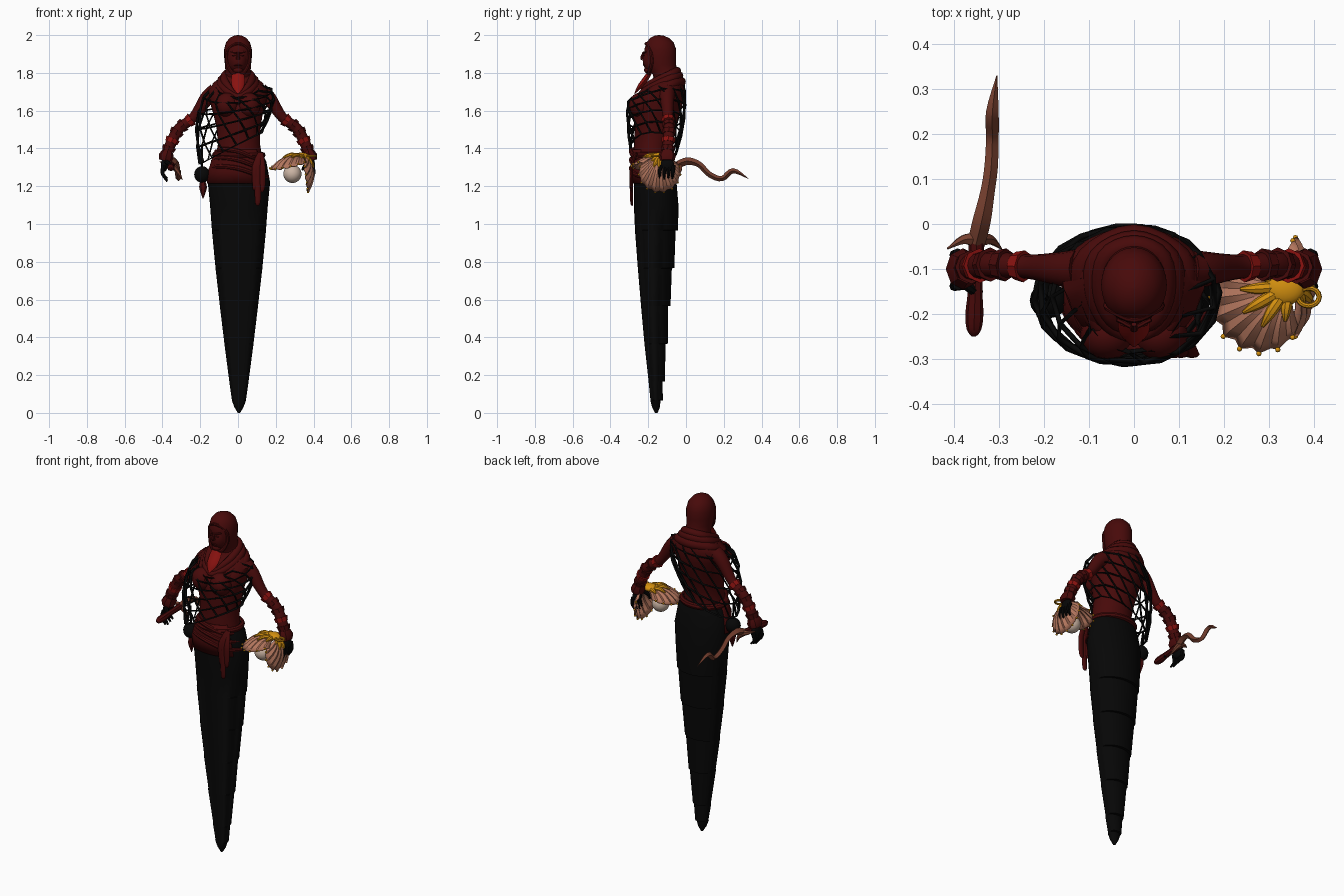
import bpy, bmesh, math
from mathutils import Vector, Matrix

old = bpy.data.objects.get("Cube")
if old:
    bpy.data.objects.remove(old)


def material(name, r, g, b):
    m = bpy.data.materials.new(name)
    m.use_nodes = True
    m.diffuse_color = (r, g, b, 1)
    m.node_tree.nodes["Principled BSDF"].inputs["Base Color"].default_value = (r, g, b, 1)
    return m


RED = material("dark red cloth", .064, .003, .003)
BRIGHT = material("bright red", .25, .006, .005)
BLACK = material("black", .002, .002, .002)
GOLD = material("gold", .66, .28, .005)
SHELL = material("shell pink", .45, .18, .11)
BROWN = material("brown blade", .18, .05, .028)
PEARL = material("pearl", .6, .46, .37)


def finish(name, bm, mat, angle=40):
    bmesh.ops.recalc_face_normals(bm, faces=bm.faces)
    me = bpy.data.meshes.new(name)
    bm.to_mesh(me)
    bm.free()
    me.materials.append(mat)
    me.shade_smooth()
    me.set_sharp_from_angle(angle=math.radians(angle))
    ob = bpy.data.objects.new(name, me)
    bpy.context.collection.objects.link(ob)
    return ob


def skin(name, rings, mat, closed=True, loop=False, caps=True, angle=40):
    """Bridge rings of points into one surface."""
    bm = bmesh.new()
    vs = [[bm.verts.new(p) for p in ring] for ring in rings]
    n = len(vs[0])
    for i in range(len(vs) if loop else len(vs) - 1):
        a, b = vs[i], vs[(i + 1) % len(vs)]
        for j in range(n if closed else n - 1):
            k = (j + 1) % n
            bm.faces.new((a[j], a[k], b[k], b[j]))
    if caps and closed and not loop:
        bm.faces.new(vs[0])
        bm.faces.new(vs[-1])
    return finish(name, bm, mat, angle)


def oval(z, cx, rx, front, back, n=28, start=0, end=360):
    """Horizontal oval from its half width and its front and back y."""
    full = end - start == 360
    out = []
    for j in range(n):
        a = math.radians(start + (end - start) * j / (n if full else n - 1))
        out.append((cx + rx * math.cos(a),
                    (front + back) / 2 + (back - front) / 2 * math.sin(a), z))
    return out


def smooth(pts, steps=4, loop=False):
    p = [Vector(q) for q in pts]
    n, out = len(p), []
    for i in range(n if loop else n - 1):
        if loop:
            a, b, c, d = (p[(i + k) % n] for k in (-1, 0, 1, 2))
        else:
            a, b, c, d = p[max(i - 1, 0)], p[i], p[i + 1], p[min(i + 2, n - 1)]
        for s in range(steps):
            t = s / steps
            out.append(b + (c - a) * (t / 2) + (a * 2 - b * 5 + c * 4 - d) * (t * t / 2)
                       + (b * 3 - a - c * 3 + d) * (t ** 3 / 2))
    return out if loop else out + [p[-1]]


def tube(name, pts, mat, sides=10, flat=1, ref=(0, 1, 0), steps=4, loop=False):
    """Tube through (x, y, z, radius) points."""
    p = smooth(pts, steps, loop)
    n, rings = len(p), []
    for i, q in enumerate(p):
        after = p[(i + 1) % n] if loop else p[min(i + 1, n - 1)]
        before = p[i - 1] if loop else p[max(i - 1, 0)]
        t = (after - before).to_3d().normalized()
        u = t.cross(Vector(ref)).normalized()
        v = t.cross(u)
        turn = [2 * math.pi * j / sides for j in range(sides)]
        rings.append([q.to_3d() + (u * math.cos(a) + v * math.sin(a) * flat) * max(q.w, .001)
                      for a in turn])
    return skin(name, rings, mat, loop=loop)


def ball(name, loc, size, mat, seg=16):
    bm = bmesh.new()
    bmesh.ops.create_uvsphere(bm, u_segments=seg, v_segments=seg // 2 + 2, radius=1)
    bm.transform(Matrix.Translation(loc) @ Matrix.Diagonal((*size, 1)))
    return finish(name, bm, mat, 60)


# Long tapering tail, with overlapping steps down its back
outline = [(.0, .006, -.165, -.15), (.03, .024, -.18, -.138), (.1, .04, -.19, -.125),
           (.2, .054, -.2, -.115), (.4, .08, -.222, -.098), (.6, .104, -.24, -.085),
           (.8, .127, -.257, -.065), (1, .146, -.272, -.045), (1.1, .153, -.276, -.04),
           (1.22, .165, -.275, -.05), (1.33, .145, -.27, -.065), (1.38, .12, -.265, -.085)]
tail = []
for z, w, f, b in outline:
    if .05 < z < 1.05:
        tail.append(oval(z - .035, .005, w - .003, f + .002, b - .01))
        tail.append(oval(z - .033, .005, w - .003, f + .002, b + .003))
    else:
        tail.append(oval(z, .005, w, f, b))
skin("tail", tail, BLACK)

# Torso, bust and raised shoulders
skin("torso", [oval(*r) for r in [
    (1.3, .005, .13, -.275, -.075), (1.36, .005, .122, -.278, -.085),
    (1.42, .005, .112, -.275, -.085), (1.5, .003, .115, -.272, -.06),
    (1.58, 0, .13, -.28, -.035), (1.65, 0, .15, -.275, -.012),
    (1.71, 0, .16, -.232, -.008), (1.745, 0, .125, -.195, -.012),
    (1.78, 0, .08, -.17, -.03), (1.83, 0, .05, -.16, -.06)]], RED)
for s, side in ((1, "left"), (-1, "right")):
    ball(side + "_bust", (s * .058, -.245, 1.63), (.062, .057, .065), RED)

# Hooded head and face
skin("hood", [oval(*r) for r in [
    (1.76, 0, .085, -.17, -.015), (1.79, 0, .07, -.175, -.03), (1.815, 0, .067, -.2, -.045),
    (1.84, 0, .069, -.212, -.052), (1.88, 0, .073, -.218, -.052), (1.925, 0, .073, -.22, -.052),
    (1.96, 0, .064, -.21, -.065), (1.985, 0, .044, -.19, -.09),
    (1.997, 0, .02, -.165, -.118), (2, 0, .003, -.145, -.14)]], RED)
ball("face", (0, -.17, 1.87), (.052, .06, .075), RED)
ball("chin", (0, -.2, 1.815), (.026, .022, .018), RED)
tube("nose", [(0, -.222, 1.91, .006), (0, -.232, 1.885, .009), (0, -.228, 1.872, .011)], RED, 8)
tube("mouth", [(-.02, -.216, 1.84, .003), (0, -.224, 1.842, .005), (.02, -.216, 1.84, .003)],
     RED, 8, ref=(0, 0, 1))
tube("hood_rim", [(0, -.212, 1.955, .008), (.05, -.19, 1.925, .009), (.058, -.18, 1.86, .01),
                  (.035, -.195, 1.805, .01), (0, -.2, 1.795, .01), (-.035, -.195, 1.805, .01),
                  (-.058, -.18, 1.86, .01), (-.05, -.19, 1.925, .009)], RED, 8, loop=True)
for s, side in ((1, "left"), (-1, "right")):
    ball(side + "_eye", (s * .022, -.223, 1.892), (.01, .005, .004), RED, 10)
    tube(side + "_brow", [(s * .008, -.228, 1.905, .005), (s * .038, -.212, 1.912, .005)], RED, 6,
         ref=(0, 0, 1))

# Draped cowl and the bright throat under it
for i, (drop, wide, r) in enumerate([(0, 0, .026), (.032, .025, .027), (-.025, -.014, .022)]):
    tube(f"cowl_fold_{i + 1}", [
        (0, -.04 + wide * .5, 1.785 - drop, r), (.075 + wide, -.075, 1.77 - drop, r),
        (.085 + wide, -.15, 1.735 - drop, r), (.055 + wide * .5, -.222 - wide * .6, 1.7 - drop, r * .75),
        (0, -.25 - wide, 1.675 - max(drop, 0), r * .5),
        (-.055 - wide * .5, -.222 - wide * .6, 1.7 - drop, r * .75),
        (-.085 - wide, -.15, 1.735 - drop, r), (-.075 - wide, -.075, 1.77 - drop, r)],
        RED, 10, ref=(0, 0, 1), loop=True)
tube("throat", [(0, -.19, 1.805, .03), (0, -.216, 1.765, .036), (0, -.247, 1.725, .03),
                (0, -.272, 1.69, .004)], BRIGHT, 8, flat=.4)

# Arms with segmented cuffs, gauntlets, gloves and fingers
arm = [(.12, -.1, 1.7, .045), (.165, -.1, 1.665, .038), (.235, -.095, 1.565, .027),
       (.312, -.09, 1.505, .029), (.358, -.095, 1.42, .029), (.385, -.1, 1.345, .024)]
for s, side in ((1, "left"), (-1, "right")):
    path = [(s * x, y, z, r) for x, y, z, r in arm]
    tube(side + "_arm", path, RED, 12, steps=5)
    fine = smooth(path, 8)
    for k, i in enumerate(range(17, 40, 4)):
        a, b = fine[i].copy(), fine[i + 2].copy()
        a.w, b.w = a.w + .009, b.w + .004
        tube(f"{side}_cuff_{k + 1}", [a, b], BRIGHT if k in (0, 3) else RED, 8, steps=1)
    tube(side + "_gauntlet", [(s * .372, -.098, 1.385, .03), (s * .38, -.1, 1.36, .04),
                              (s * .385, -.1, 1.335, .034)], RED, 8, flat=1.15, steps=1)
    ball(side + "_palm", (s * .39, -.1, 1.312), (.018, .038, .036), BLACK)
    for k in range(4):
        y = -.135 + k * .023
        bend = -.008 if s > 0 else -.02
        tube(f"{side}_finger_{k + 1}", [
            (s * .392, y, 1.31, .012), (s * .4, y - .004, 1.27, .01),
            (s * (.395 + bend), y - .006, 1.225 + .008 * abs(k - 1), .005)], BLACK, 8)
    tube(side + "_thumb", [(s * .38, -.13, 1.33, .012), (s * .355, -.15, 1.31, .01),
                           (s * .34, -.15, 1.285, .005)], BLACK, 8)

# Wavy dagger held pointing backwards
up = (0, 0, 1)
tube("dagger_blade", [(-.35, -.04, 1.315, .02), (-.338, .01, 1.333, .02), (-.326, .07, 1.315, .016),
                      (-.318, .125, 1.262, .015), (-.315, .19, 1.24, .014),
                      (-.315, .25, 1.282, .014), (-.305, .33, 1.24, .001)], BROWN, 4, ref=up)
tube("dagger_guard", [(-.415, -.055, 1.33, .002), (-.38, -.035, 1.32, .011), (-.35, -.035, 1.31, .017),
                      (-.32, -.035, 1.28, .011), (-.295, -.055, 1.235, .002)], BROWN, 6)
tube("dagger_grip", [(-.35, -.03, 1.312, .018), (-.353, -.14, 1.305, .016),
                     (-.355, -.2, 1.3, .02), (-.356, -.235, 1.298, .016), (-.357, -.25, 1.297, .005)],
     RED, 8, ref=up)


# Open scallop shell with gold claws over its hinge and gold beads on its rim
def scallop(name, hinge, axis, bulge, radius, claw, spread=68, ribs=10):
    u = Vector(axis).normalized()
    v = Vector(bulge).cross(u).normalized()
    w = u.cross(v)

    def point(t, a, ridge=0.0, raised=0.0):
        d = radius * t * (1 + .03 * ridge) * math.cos(a) ** .7
        lift = .26 * radius * math.sin(math.pi * (.1 + .85 * t)) * math.cos(a) + .004 * ridge
        return Vector(hinge) + u * d * math.cos(a) + v * d * math.sin(a) + w * (lift + raised)

    fan = [math.radians(spread) * (j / ribs - 1) for j in range(ribs * 2 + 1)]
    rings = [[point(i / 7, a, (1 if j % 2 else -1) * i / 7) for j, a in enumerate(fan)]
             for i in range(8)]
    ob = skin(name, rings, SHELL, closed=False, angle=20)
    ob.modifiers.new("thickness", "SOLIDIFY").thickness = .005
    for k, p in enumerate(rings[-1][1::2]):
        ball(f"{name}_bead_{k + 1}", p, (.006, .006, .006), GOLD, 8)
    for k, a in enumerate(fan[2:-2:4]):
        path = [(*point(t, a, 0, .004), r) for t, r in ((.02, .012), (claw * .6, .013), (claw, .004))]
        tube(f"{name}_claw_{k + 1}", path, GOLD, 8, ref=w)


scallop("upper_shell", (.35, -.135, 1.335), (-.82, -.48, -.28), (-.2, -.1, 1), .19, .6)
scallop("lower_shell", (.34, -.14, 1.36), (.1, 0, -1), (1, 0, .1), .19, .4)
ball("pearl", (.288, -.175, 1.265), (.048, .048, .048), PEARL, 24)
ball("gold_hinge", (.335, -.143, 1.358), (.045, .038, .02), GOLD)
tube("gold_ring", [(.388 + .024 * math.cos(a), -.162 + .02 * math.sin(a), 1.36, .006)
                   for a in [k * math.pi / 4 for k in range(8)]], GOLD, 8, ref=up, steps=2, loop=True)

# Waist sash, its folds and hanging ends
sash = skin("sash", [oval(*r, 28, 165, 325) for r in [
    (1.215, 0, .166, -.284, -.05), (1.28, 0, .158, -.29, -.06),
    (1.34, 0, .14, -.29, -.07), (1.395, 0, .122, -.284, -.08)]], RED, closed=False)
sash.modifiers.new("thickness", "SOLIDIFY").thickness = .01
for k in range(3):
    z, w = 1.395 - .045 * k, .12 + .014 * k
    tube(f"sash_fold_{k + 1}", [(-w, -.175, z - .02, .011), (-w * .7, -.255, z, .012),
                                (0, -.29, z - .01, .013), (w * .7, -.262, z - .045, .012),
                                (w + .008, -.19, z - .055, .01)], RED, 8, ref=up)
tube("belt", [(x, y, z, .016) for x, y, z in oval(1.365, .004, .126, -.28, -.072, 12)],
     RED, 8, ref=up, steps=2, loop=True)
for k, (x, low) in enumerate([(.105, 1.1), (.128, 1.17), (.092, 1.18)]):
    tube(f"sash_end_{k + 1}", [(.12, -.262, 1.375, .014), (x, -.288, 1.3, .017),
                               (x, -.288, low + .03, .016), (x - .006, -.285, low, .008)],
         RED, 8, flat=.5)

# Draped rope net, dipping at the throat and hanging lower on the right
net, count = [], 15
rows = [(1.745, 0, .115, -.285, -.012), (1.7, 0, .182, -.308, -.006), (1.63, -.01, .2, -.312, -.004),
        (1.555, -.022, .2, -.31, -.01), (1.475, -.032, .185, -.304, -.025),
        (1.4, -.038, .165, -.298, -.045)]
for i, (z, cx, w, f, b) in enumerate(rows):
    ring = oval(z, cx, w, f, b, count, i * 13, 360 + i * 13)
    dip = .075 * (1 - i / 5) ** 2
    net.append([(x, y, h + .085 * i / 5 * (x - cx) / w - dip * max(0, -.12 - y) / .16)
                for x, y, h in ring])
rope = skin("rope_net", net, BLACK, caps=False)
wire = rope.modifiers.new("strands", "WIREFRAME")
wire.thickness = .014
wire.use_even_offset = False

# Hanging float and charm at the right hip
tube("float_cord", [(-.2, -.16, 1.4, .006), (-.188, -.17, 1.28, .006)], BLACK, 6)
ball("net_float", (-.19, -.17, 1.262), (.042, .04, .044), BLACK)
tube("charm", [(-.187, -.17, 1.225, .014), (-.185, -.17, 1.19, .02), (-.185, -.17, 1.135, .002)], RED, 6)
